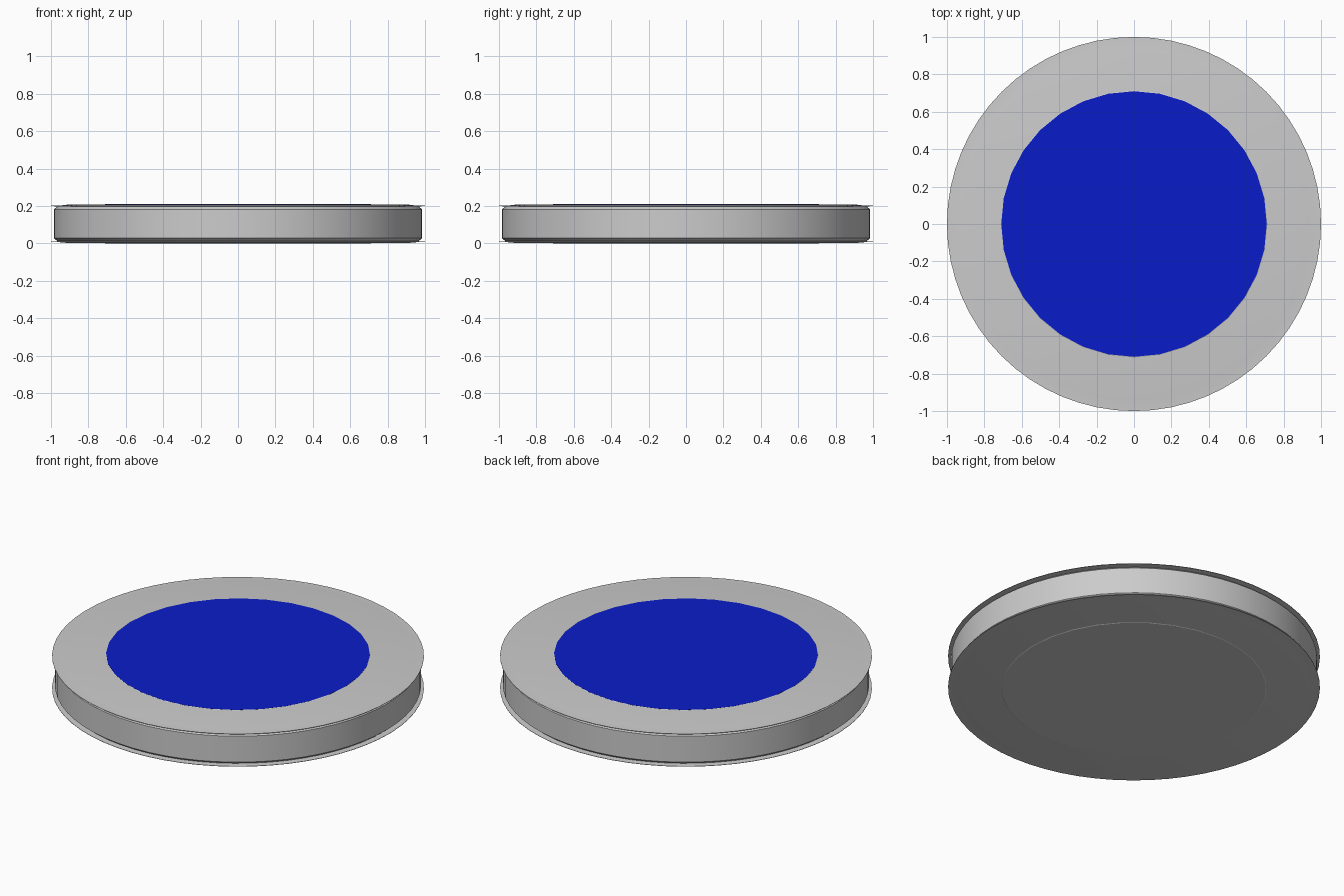
import bpy, bmesh, math

if "Cube" in bpy.data.objects:
    bpy.data.objects.remove(bpy.data.objects["Cube"])

MID = 0.105  # half the total height


def lathe(name, profile, sides, color=None):
    """Revolve an (r, z) profile that starts and ends on the axis."""
    bm = bmesh.new()
    rings = []
    for r, z in profile:
        if r == 0:
            rings.append([bm.verts.new((0, 0, z))])
        else:
            rings.append([bm.verts.new((r * math.cos(a), r * math.sin(a), z))
                          for a in (2 * math.pi * i / sides for i in range(sides))])
    for a, b in zip(rings, rings[1:]):
        if len(a) == 1 or len(b) == 1:
            bm.faces.new(b if len(a) == 1 else a)
            continue
        for i in range(sides):
            j = (i + 1) % sides
            bm.faces.new((a[i], a[j], b[j], b[i]))
    bmesh.ops.delete(bm, geom=[v for v in bm.verts if not v.link_faces], context='VERTS')
    bmesh.ops.recalc_face_normals(bm, faces=bm.faces)
    mesh = bpy.data.meshes.new(name)
    bm.to_mesh(mesh)
    bm.free()
    ob = bpy.data.objects.new(name, mesh)
    bpy.context.collection.objects.link(ob)
    if color:
        mat = bpy.data.materials.new(name + "_color")
        mat.diffuse_color = color
        mat.use_nodes = True
        mat.node_tree.nodes["Principled BSDF"].inputs["Base Color"].default_value = mat.diffuse_color
        mesh.materials.append(mat)
    bpy.ops.object.select_all(action='DESELECT')
    ob.select_set(True)
    bpy.context.view_layer.objects.active = ob
    bpy.ops.object.shade_smooth_by_angle(angle=math.radians(20))
    return ob


# Disc body: symmetric profile with thin overhanging rims and a chamfered wall
half = [(0, 0.103), (0.91, 0.103), (0.94, 0.099), (1.0, 0.097),
        (1.0, 0.095), (0.965, 0.093), (0.985, 0.077)]
profile = [(r, MID - h) for r, h in half] + [(r, MID + h) for r, h in reversed(half)]
lathe("disc_body", profile, 64)

# Slightly raised round inlays: blue on top, grey underneath
lathe("top_inlay", [(0, 0.206), (0.71, 0.206), (0.71, 0.21), (0, 0.21)], 32,
      (0.003, 0.012, 0.58, 1))
lathe("bottom_inlay", [(0, 0.0), (0.71, 0.0), (0.718, 0.004), (0, 0.004)], 32)

# Grey bevel ring around the blue inlay
lathe("inlay_border", [(0, 0.206), (0.718, 0.206), (0.71, 0.2095), (0, 0.2095)], 32)
